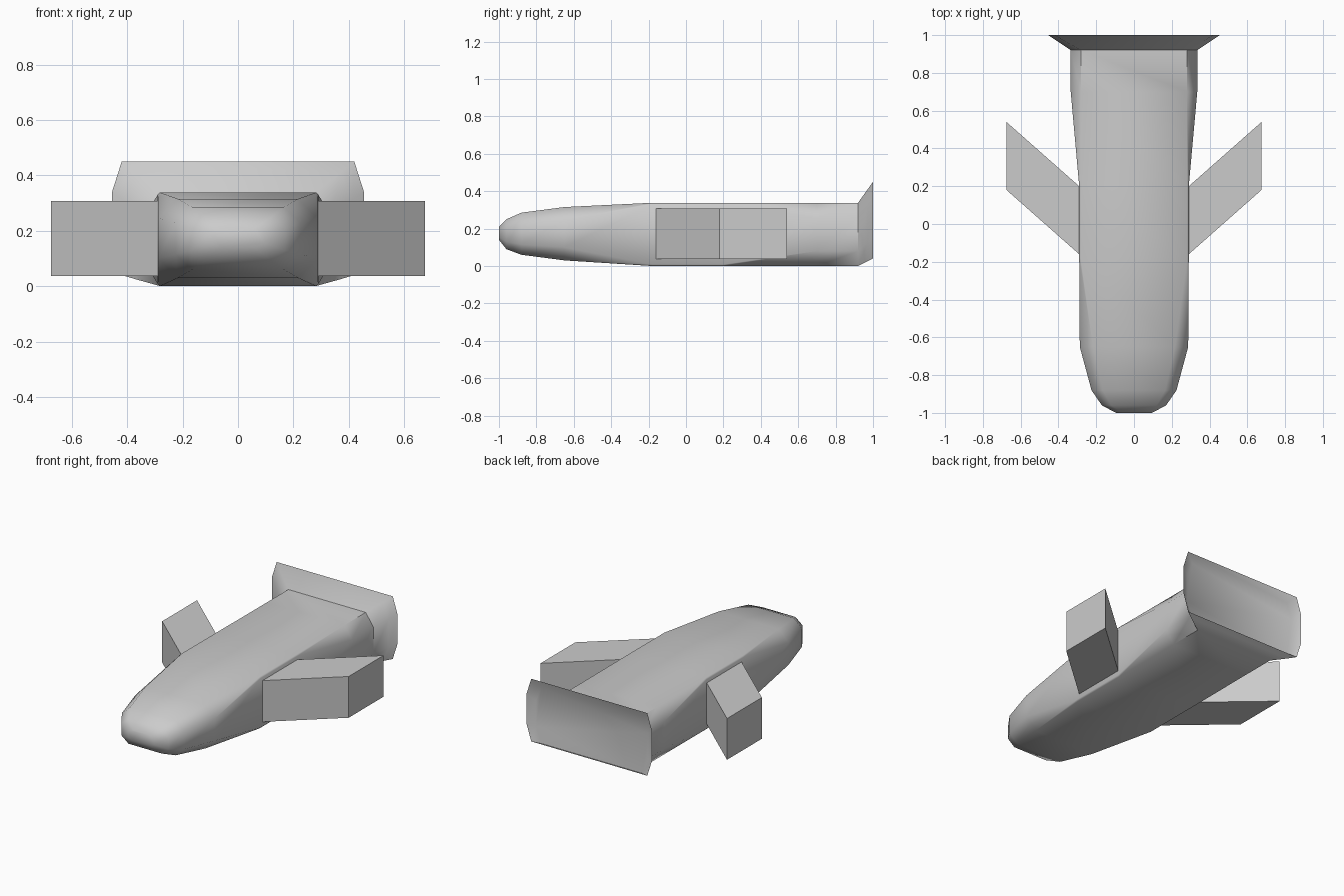
import bpy, bmesh

if "Cube" in bpy.data.objects:
    bpy.data.objects.remove(bpy.data.objects["Cube"])


def make_object(name, bm):
    bmesh.ops.recalc_face_normals(bm, faces=bm.faces)
    me = bpy.data.meshes.new(name)
    bm.to_mesh(me)
    bm.free()
    ob = bpy.data.objects.new(name, me)
    bpy.context.collection.objects.link(ob)
    return ob


def section(bm, y, w, z0, z1, cx, cz):
    """Rectangle with cut corners, in the plane at depth y."""
    pts = [(w - cx, z0), (w, z0 + cz), (w, z1 - cz), (w - cx, z1)]
    pts += [(-x, z) for x, z in reversed(pts)]
    return [bm.verts.new((x, y, z)) for x, z in pts]


# Hull: lofted nose to tail, square at the fin roots, flared recessed tail
stations = [  # y, half width, bottom, top, corner cut x, corner cut z
    (-1.00, 0.095, 0.14, 0.21, 0.035, 0.015),
    (-0.96, 0.17, 0.09, 0.25, 0.05, 0.04),
    (-0.88, 0.225, 0.06, 0.285, 0.06, 0.055),
    (-0.65, 0.287, 0.03, 0.315, 0.07, 0.07),
    (-0.18, 0.29, 0.0, 0.338, 0.008, 0.008),
    (0.20, 0.29, 0.0, 0.338, 0.008, 0.008),
    (0.70, 0.335, 0.0, 0.338, 0.055, 0.08),
    (0.92, 0.335, 0.0, 0.338, 0.055, 0.08),
    (0.97, 0.41, 0.025, 0.408, 0.04, 0.10),
    (1.00, 0.455, 0.04, 0.45, 0.035, 0.11),
    (0.972, 0.405, 0.03, 0.402, 0.04, 0.10),
]
bm = bmesh.new()
rings = [section(bm, *s) for s in stations]
for a, b in zip(rings, rings[1:]):
    for i in range(8):
        j = (i + 1) % 8
        bm.faces.new((a[i], a[j], b[j], b[i]))
bm.faces.new(rings[0])
bm.faces.new(rings[-1])
hull = make_object("hull", bm)
bpy.context.view_layer.objects.active = hull
hull.select_set(True)
bpy.ops.object.shade_smooth_by_angle(angle=0.95)

# Swept slab fins, one per side
bm = bmesh.new()
outline = [(0.28, -0.169), (0.675, 0.18), (0.675, 0.54), (0.28, 0.191)]
for side in (1, -1):
    base = bm.faces.new([bm.verts.new((side * x, y, 0.037)) for x, y in outline])
    ext = bmesh.ops.extrude_face_region(bm, geom=[base], use_keep_orig=True)
    top = [v for v in ext["geom"] if isinstance(v, bmesh.types.BMVert)]
    bmesh.ops.translate(bm, verts=top, vec=(0, 0, 0.27))
make_object("swept_fins", bm)
